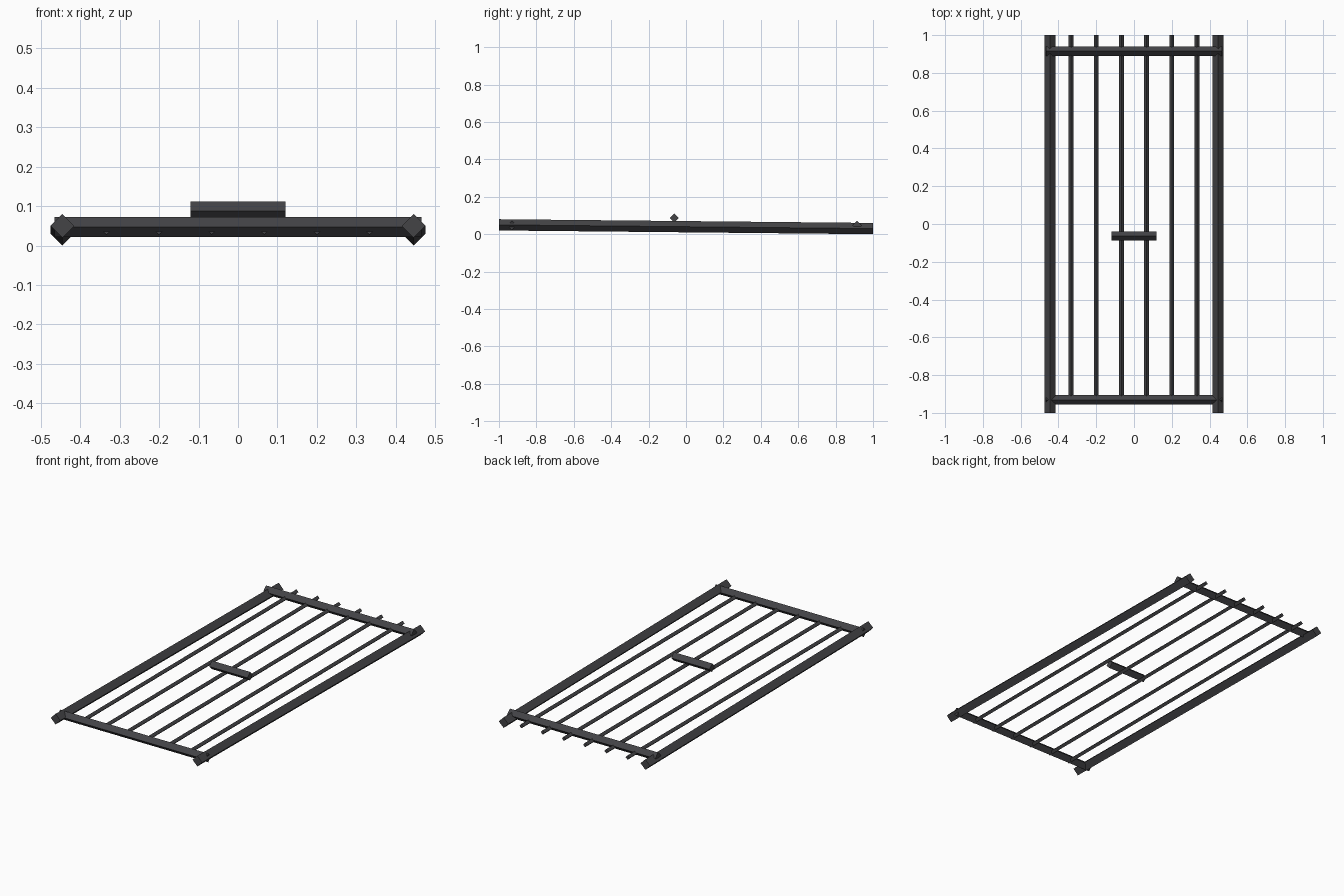
import bpy, math
from mathutils import Vector

cube = bpy.data.objects.get("Cube")
if cube:
    bpy.data.objects.remove(cube)

iron = bpy.data.materials.new("dark iron")
iron.use_nodes = True
colour = (0.056, 0.056, 0.061, 1)
iron.diffuse_color = colour
iron.node_tree.nodes["Principled BSDF"].inputs["Base Color"].default_value = colour


def bar(name, start, end, radius):
    """Four-sided bar set on edge, running from start to end."""
    start, end = Vector(start), Vector(end)
    way = end - start
    bpy.ops.mesh.primitive_cylinder_add(
        vertices=4, radius=radius, depth=way.length, location=(start + end) / 2)
    obj = bpy.context.object
    obj.name = name
    obj.rotation_euler = way.to_track_quat("Z", "Y").to_euler()
    obj.data.materials.append(iron)


# Side rails, sloping slightly down to the back
for side, x in (("left", 0.445), ("right", -0.445)):
    bar(side + "_rail", (x, -1, 0.05), (x, 1, 0.03), 0.03)

# Cross bars at both ends
for end, y in (("front", -0.931), ("back", 0.915)):
    bar(end + "_crossbar", (-0.465, y, 0.047), (0.465, y, 0.047), 0.025)

# Thin bars between the rails
for i in range(6):
    x = (i - 2.5) * 0.1333
    bar(f"thin_bar_{i + 1}", (x, -0.945, 0.04), (x, 1, 0.04), 0.0125)

# Handle above the middle
bar("handle", (-0.12, -0.063, 0.087), (0.12, -0.063, 0.087), 0.024)
